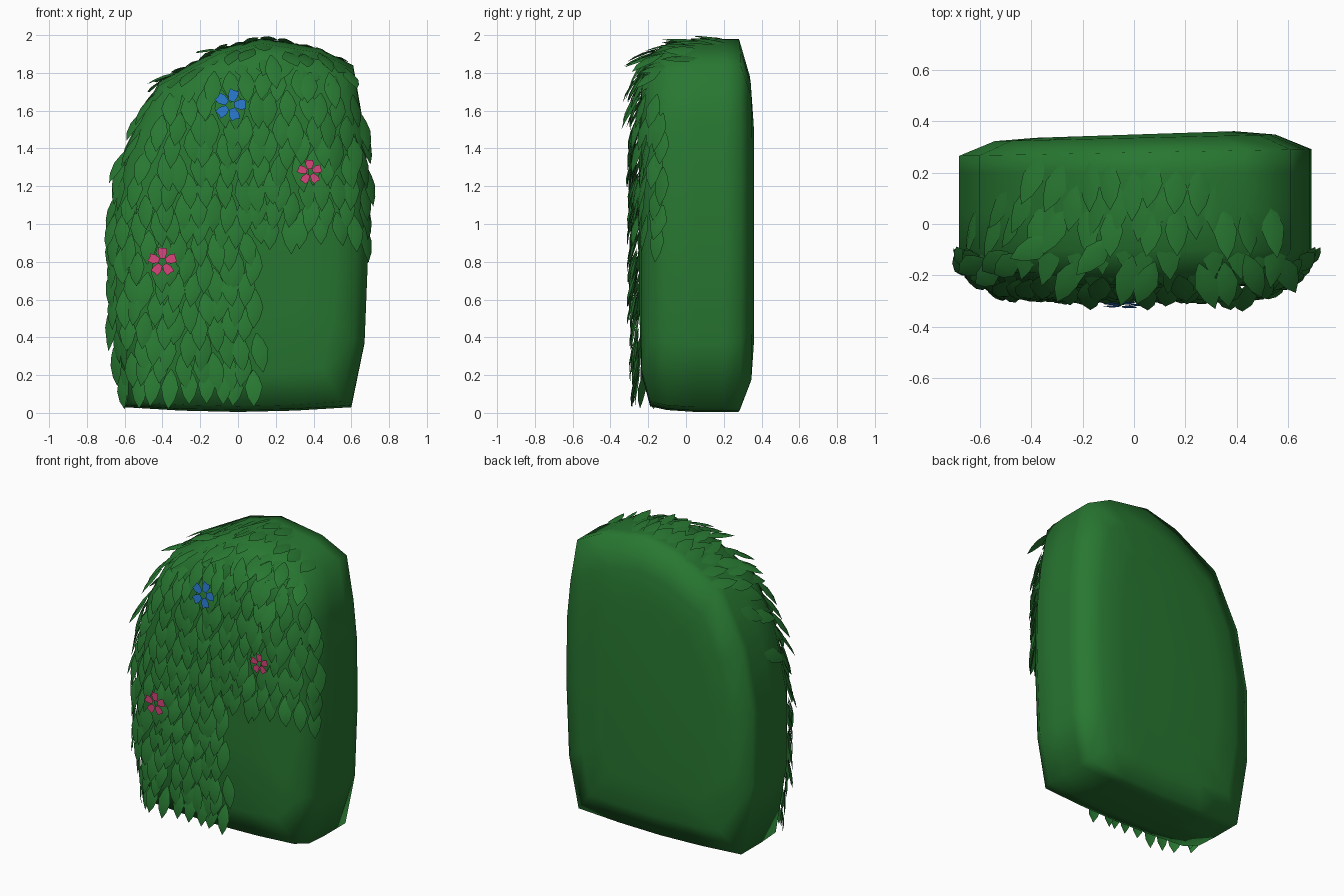
import bpy, bmesh, math, random
from mathutils import Vector
from mathutils.bvhtree import BVHTree

if "Cube" in bpy.data.objects:
    bpy.data.objects.remove(bpy.data.objects["Cube"])

random.seed(4)


def material(name, rgb):
    m = bpy.data.materials.new(name)
    m.diffuse_color = (*rgb, 1)
    m.use_nodes = True
    m.node_tree.nodes["Principled BSDF"].inputs["Base Color"].default_value = m.diffuse_color
    return m


GREEN = material("leaf green", (0.021, 0.185, 0.031))
PINK = material("flower pink", (0.68, 0.06, 0.2))
BLUE = material("flower blue", (0.02, 0.18, 0.58))


def finish(bm, name, mat, angle):
    me = bpy.data.meshes.new(name)
    bm.to_mesh(me)
    bm.free()
    ob = bpy.data.objects.new(name, me)
    bpy.context.collection.objects.link(ob)
    me.materials.append(mat)
    bpy.ops.object.select_all(action='DESELECT')
    ob.select_set(True)
    bpy.context.view_layer.objects.active = ob
    bpy.ops.object.shade_smooth_by_angle(angle=math.radians(angle))
    return ob


# Hedge body: lopsided arch outline, lofted front to back with rounded rims
outline = [(-0.6, 0.03), (-0.3, 0.012), (0, 0.005), (0.3, 0.012), (0.6, 0.03),
           (0.67, 0.37), (0.69, 0.87), (0.685, 1.3), (0.66, 1.55), (0.61, 1.84),
           (0.43, 1.93), (0.13, 1.98), (-0.1, 1.925), (-0.42, 1.75),
           (-0.6, 1.4), (-0.68, 1.0), (-0.68, 0.5)]
# (y, inset in x, inset at the bottom, inset at the top)
rings = [(-0.25, 0.4, 0.6, 0.6), (-0.235, 0.17, 0.2, 0.22), (-0.19, 0.06, 0.03, 0.08),
         (-0.1, 0.0, 0.01, 0.025), (0.05, 0.0, 0.0, 0.0), (0.2, 0.0, 0.0, 0.0),
         (0.278, 0.0, 0.0, 0.0), (0.335, 0.14, 0.15, 0.2), (0.348, 0.3, 0.35, 0.4)]
bm = bmesh.new()
loops = []
for y, dx, bottom, top in rings:
    loop = []
    for x, z in outline:
        yy = y + 0.013 * x / 0.69 if y > 0.25 else y
        k = 1 - (top if z > 1 else bottom)
        loop.append(bm.verts.new((x * (1 - dx / 0.69), yy, 1 + (z - 1) * k)))
    loops.append(loop)
n = len(outline)
for a, b in zip(loops, loops[1:]):
    for i in range(n):
        j = (i + 1) % n
        bm.faces.new((a[i], a[j], b[j], b[i]))
bm.faces.new(loops[0])
bm.faces.new(loops[-1])
bmesh.ops.recalc_face_normals(bm, faces=bm.faces)
tree = BVHTree.FromBMesh(bm)
finish(bm, "hedge_body", GREEN, 180)


# Leaf: pointed, folded along the midrib, lifting off the hedge at its tip
def add_leaf(bm, p, nrm, d, rise=1.0):
    d = (d - nrm * d.dot(nrm)).normalized()
    side = d.cross(nrm)
    d = (d + side * random.uniform(-0.18, 0.18)).normalized()
    side = d.cross(nrm)
    length = random.uniform(0.18, 0.215)
    lift = random.uniform(0.035, 0.06) * rise
    twist = random.uniform(-0.15, 0.15)
    rows = []
    for t, w in ((0, 0.004), (0.2, 0.03), (0.45, 0.047), (0.75, 0.031), (1, 0.0)):
        c = p + d * length * t + nrm * (0.01 + lift * math.sin(t * 1.9))
        pts = [c] if w == 0 else [c - side * w - nrm * w * (0.2 + twist), c,
                                  c + side * w - nrm * w * (0.2 - twist)]
        rows.append([bm.verts.new(q) for q in pts])
    for a, b in zip(rows, rows[1:]):
        for k in (0, 1):
            if len(b) == 1:
                bm.faces.new((a[k], a[k + 1], b[0]))
            else:
                bm.faces.new((a[k], a[k + 1], b[k + 1], b[k]))


def jitter(s):
    return random.uniform(-s, s)


leaves = bmesh.new()
# Front leaves hang down in staggered rows; lower right corner stays bare
for r in range(17):
    z = 0.225 + r * 0.105
    for c in range(-8, 9):
        x = (c + 0.5 * (r % 2)) * 0.087 + jitter(0.012)
        if x > 0.12 and z < 1.0:
            continue
        p, nrm, _, _ = tree.ray_cast(Vector((x, -2, z + jitter(0.02))), Vector((0, 1, 0)))
        if p and p.y < 0:
            add_leaf(leaves, p, nrm, Vector((0, -0.1, -1)), 0.9 if abs(x) < 0.55 else 0.6)
# Side leaves along the front edges
for s in (-1, 1):
    for r in range(12 if s < 0 else 7):
        z = (0.25 if s < 0 else 1.0) + r * 0.1
        y = -0.14 + 0.025 * (r % 2)
        p, nrm, _, _ = tree.ray_cast(Vector((2 * s, y, z)), Vector((-s, 0, 0)))
        if p:
            add_leaf(leaves, p, nrm, Vector((0, -0.15, -1)), 0.55)
# Top leaves point forward over the crown and down the left shoulder
for r, y in enumerate((0.24, 0.15, 0.06, -0.03, -0.12)):
    for c in range(-7, 8):
        x = (c + 0.5 * (r % 2)) * 0.088 + jitter(0.012)
        if (r == 0 and not -0.42 < x < 0.3) or (r == 1 and not -0.5 < x < 0.4):
            continue
        p, nrm, _, _ = tree.ray_cast(Vector((x, y + jitter(0.025), 4)), Vector((0, 0, -1)))
        if p:
            p -= nrm * 0.012
            d = Vector((0, -1, -0.7 if x < -0.2 else -0.2))
            nxt, n2, _, _ = tree.ray_cast(p + d.normalized() * 0.15 + nrm * 0.3, -nrm)
            # follow the curve of the body under the tip
            if nxt:
                d = nxt - p
                nrm = (nrm + n2).normalized()
            add_leaf(leaves, p, nrm, d, 0.4)
finish(leaves, "leaves", GREEN, 40)


# Flowers: five wedge petals round an open centre
def flower(name, x, z, radius, mat, turn, lean=0.0):
    bm = bmesh.new()
    for k in range(5):
        a = turn + k * math.tau / 5
        pts = []
        for u, w in ((0.24, -0.17), (0.62, -0.32), (0.98, -0.29), (0.94, 0),
                     (1.02, 0.27), (0.62, 0.32), (0.24, 0.17)):
            px = (u * math.cos(a) - w * math.sin(a)) * radius
            pz = (u * math.sin(a) + w * math.cos(a)) * radius
            pts.append(bm.verts.new((x + px, -0.315 + pz * lean, z + pz)))
        bm.faces.new(pts)
    finish(bm, name, mat, 30)


flower("blue_flower", -0.04, 1.63, 0.084, BLUE, 0.05, 0.15)
flower("pink_flower_right", 0.38, 1.275, 0.066, PINK, 0.35)
flower("pink_flower_left", -0.4, 0.80, 0.076, PINK, math.pi / 2)
